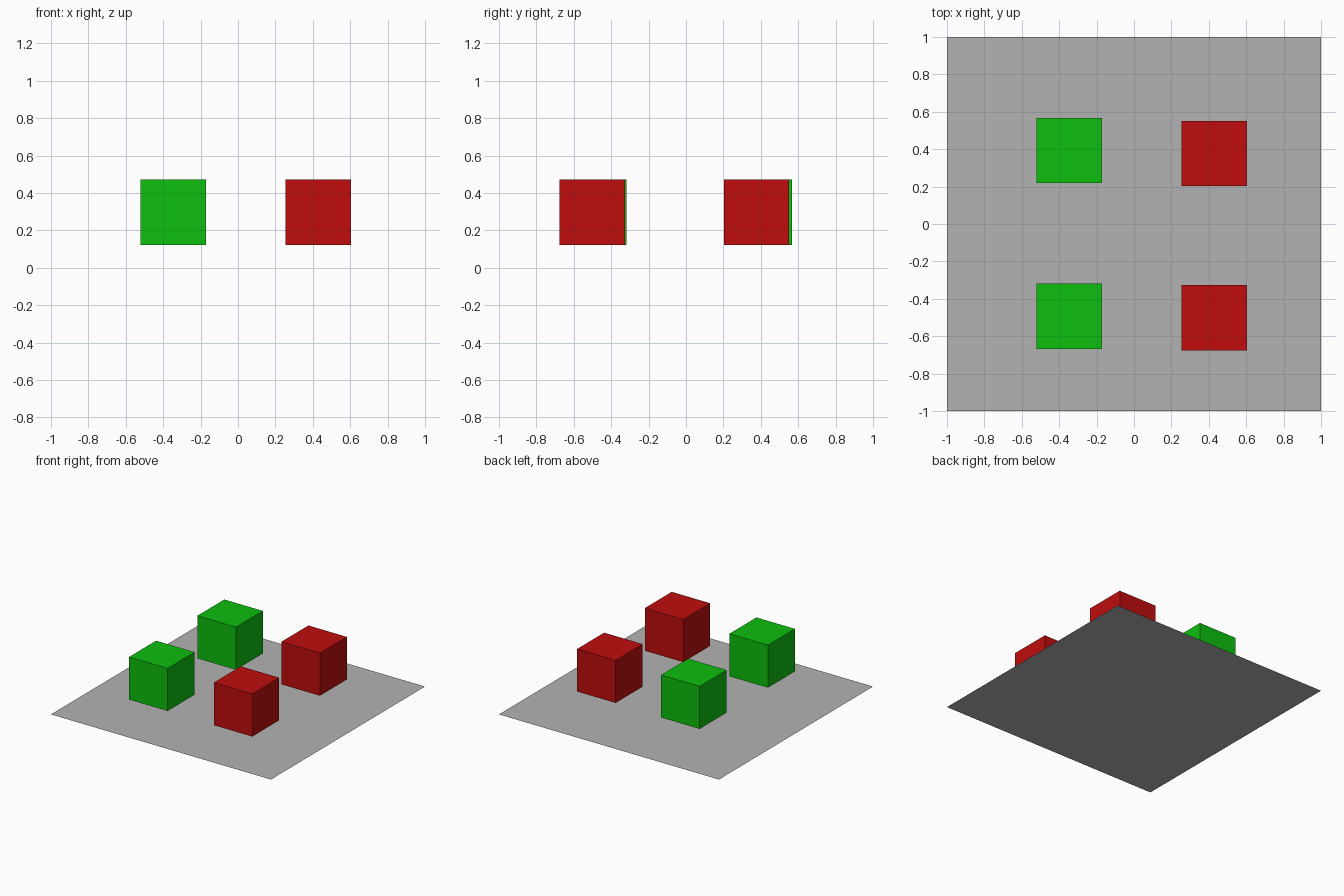
import bpy

if "Cube" in bpy.data.objects:
    bpy.data.objects.remove(bpy.data.objects["Cube"], do_unlink=True)


def make_material(name, rgb):
    mat = bpy.data.materials.new(name)
    color = (*rgb, 1.0)
    mat.diffuse_color = color
    mat.use_nodes = True
    mat.node_tree.nodes["Principled BSDF"].inputs["Base Color"].default_value = color
    return mat


def finish(name, mat):
    obj = bpy.context.object
    obj.name = obj.data.name = name
    obj.data.materials.append(mat)


grey = make_material("grey", (0.45, 0.45, 0.45))
green = make_material("green", (0.004, 0.52, 0.004))
red = make_material("red", (0.52, 0.004, 0.004))

# Flat square floor sheet
bpy.ops.mesh.primitive_plane_add(size=2, location=(0, 0, 0))
finish("floor", grey)

# Four cubes hovering above the floor
CUBE_SIZE = 0.35
CUBE_Z = 0.298
cubes = [
    ("green_cube_front", green, -0.347, -0.493),
    ("green_cube_back", green, -0.347, 0.393),
    ("red_cube_front", red, 0.428, -0.501),
    ("red_cube_back", red, 0.428, 0.377),
]
for name, mat, x, y in cubes:
    bpy.ops.mesh.primitive_cube_add(size=CUBE_SIZE, location=(x, y, CUBE_Z))
    finish(name, mat)
